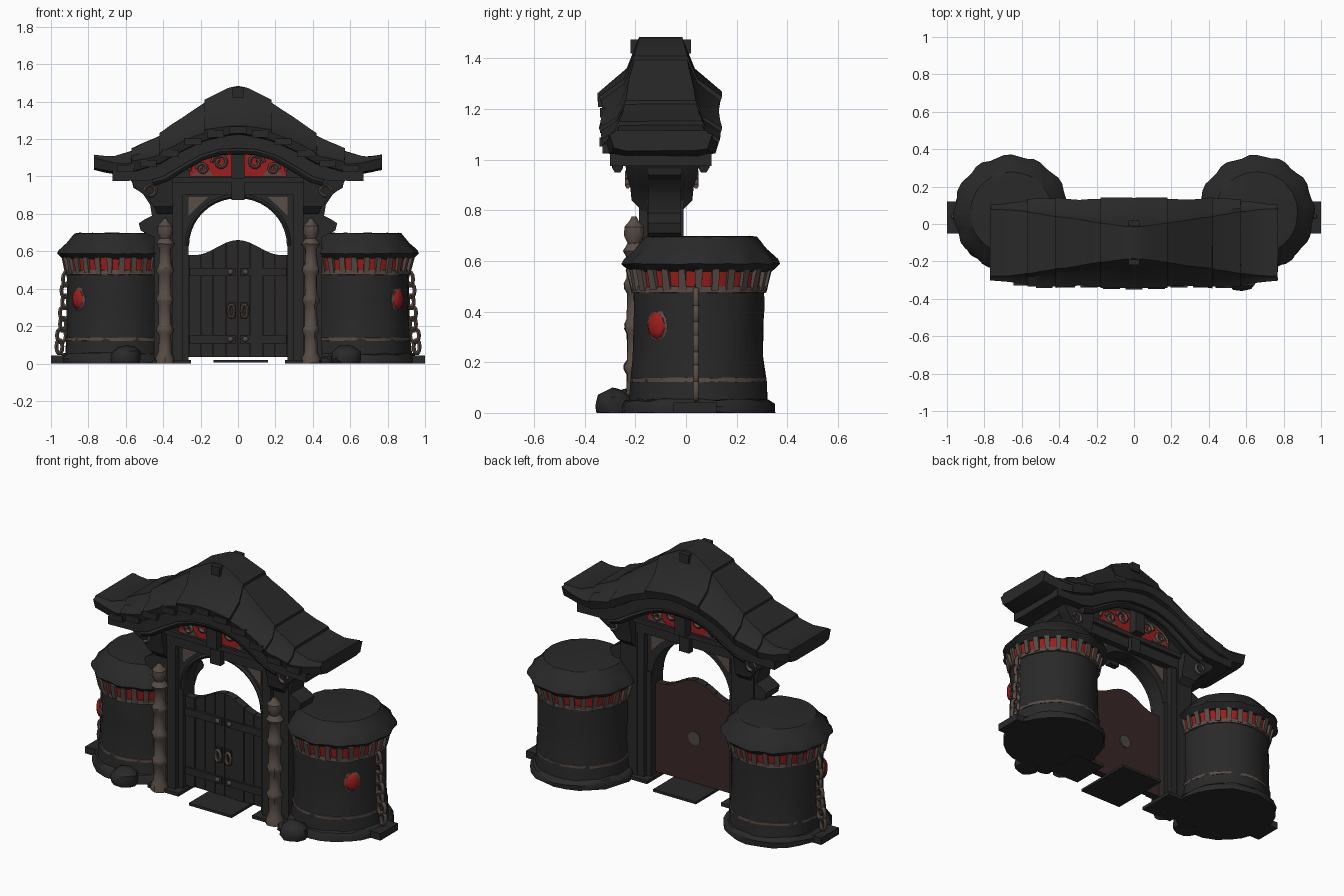
import bpy, bmesh, random
from math import sin, cos, pi
from mathutils import Matrix, Vector

random.seed(4)
if "Cube" in bpy.data.objects:
    bpy.data.objects.remove(bpy.data.objects["Cube"])


def material(name, *rgb):
    m = bpy.data.materials.new(name)
    m.use_nodes = True
    m.diffuse_color = (*rgb, 1)
    bsdf = next(n for n in m.node_tree.nodes if n.type == 'BSDF_PRINCIPLED')
    bsdf.inputs["Base Color"].default_value = (*rgb, 1)
    bsdf.inputs["Roughness"].default_value = 0.9
    return m


DARK = material("charcoal stone", 0.022, 0.022, 0.022)
BROWN = material("weathered brown", 0.10, 0.075, 0.062)
RED = material("crimson", 0.32, 0.014, 0.013)
MAROON = material("dark maroon", 0.042, 0.02, 0.02)
GREY = material("iron grey", 0.07, 0.068, 0.065)
CY = -0.1  # depth of the gate's centre plane


def finish(name, bm, mat, jitter=0, angle=35):
    bmesh.ops.remove_doubles(bm, verts=bm.verts, dist=0.0001)
    for v in bm.verts:
        v.co += Vector([random.uniform(-jitter, jitter) for _ in range(3)])
        v.co.z = max(v.co.z, 0)
    bmesh.ops.recalc_face_normals(bm, faces=bm.faces)
    me = bpy.data.meshes.new(name)
    bm.to_mesh(me)
    bm.free()
    me.materials.append(mat)
    ob = bpy.data.objects.new(name, me)
    bpy.context.collection.objects.link(ob)
    bpy.ops.object.select_all(action='DESELECT')
    ob.select_set(True)
    bpy.context.view_layer.objects.active = ob
    bpy.ops.object.shade_smooth_by_angle(angle=angle * pi / 180)


def loft(name, rings, mat, closed=False, jitter=0, angle=35):
    """Skin between rings of points; the ends are capped unless closed."""
    bm = bmesh.new()
    rows = [[bm.verts.new(p) for p in ring] for ring in rings]
    n = len(rows[0])
    pairs = list(zip(rows, rows[1:])) + ([(rows[-1], rows[0])] if closed else [])
    for a, b in pairs:
        for i in range(n):
            bm.faces.new((a[i], a[(i + 1) % n], b[(i + 1) % n], b[i]))
    if not closed:
        bm.faces.new(rows[0])
        bm.faces.new(rows[-1])
    finish(name, bm, mat, jitter, angle)


def prism(name, pts, y0, y1, mat, s=1):
    loft(name, [[(s * x, y, z) for x, z in pts] for y in (y0, y1)], mat)


def box(name, x0, x1, y0, y1, z0, z1, mat, s=1):
    prism(name, [(x0, z0), (x1, z0), (x1, z1), (x0, z1)], y0, y1, mat, s)


def lathe(name, profile, cx, cy, mat, n=32, jitter=0, flute=0):
    def radius(r, k, j):  # fluting fades out towards the top
        return r + flute * (-1) ** (k // 2) * (0 < j < 4)
    loft(name, [[(cx + radius(r, k, j) * cos(2 * pi * k / n),
                  cy + radius(r, k, j) * sin(2 * pi * k / n), z) for k in range(n)]
                for j, (r, z) in enumerate(profile)], mat, jitter=jitter)


def ball(name, c, size, mat, jitter=0, turn=0):
    bm = bmesh.new()
    bmesh.ops.create_icosphere(bm, subdivisions=2, radius=1, matrix=Matrix.Translation(c)
                               @ Matrix.Rotation(turn, 4, 'Z') @ Matrix.Diagonal((*size, 1)))
    finish(name, bm, mat, jitter)


def tube(name, pts, r, mat, closed=False, n=6):
    """Tube along a path that lies in an upright plane facing the front."""
    rings = []
    for i, p in enumerate(pts):
        a = pts[i - 1] if i or closed else p
        b = pts[(i + 1) % len(pts)] if i < len(pts) - 1 or closed else p
        t = (Vector(b) - Vector(a)).normalized()
        u = Vector((0, 1, 0))
        w = t.cross(u)
        rings.append([Vector(p) + r * (cos(2 * pi * k / n) * u + sin(2 * pi * k / n) * w)
                      for k in range(n)])
    loft(name, rings, mat, closed, angle=60)


def lerp(table, x):
    for (a, *p), (b, *q) in zip(table, table[1:]):
        if x <= b + 1e-6:
            return [u + (v - u) * (x - a) / (b - a) for u, v in zip(p, q)]
    return table[-1][1:]


# Main roof: x, ridge height, ridge half width, eave height, eave half width
ROOF = [(0, 1.485, .085, 1.27, .24), (.05, 1.47, .088, 1.265, .24), (.18, 1.395, .105, 1.235, .235),
        (.30, 1.305, .125, 1.18, .225), (.42, 1.215, .14, 1.11, .235), (.57, 1.135, .165, 1.065, .225),
        (.68, 1.095, .178, 1.065, .205), (.77, 1.10, .18, 1.085, .195)]


def roof_ring(x, lift):
    rz, rw, ez, ew = lerp(ROOF, abs(x))
    half = [(rw, rz + lift), (rw + (ew - rw) * .32, ez + (rz - ez) * .42 + lift),
            (ew + lift / 2, ez + lift), (ew - .01, ez - .04), (ew - .06, ez - .05)]
    return [(x, CY - w, z) for w, z in half] + [(x, CY + w, z) for w, z in reversed(half)]


loft("roof_crown", [roof_ring(x, .015 * abs(x) / .18) for x in (-.18, -.11, -.05, 0, .05, .11, .18)], DARK)
for s in (1, -1):
    for a, b in ((.17, .42), (.41, .57), (.56, .77)):
        xs = [a + (b - a) * i / 4 for i in range(5)]
        loft("roof_course", [roof_ring(s * x, .016 * i / 4) for i, x in enumerate(xs)], DARK, jitter=.002)
for i in range(-5, 6):  # tile ends along the front eave
    x = i * .12
    _, _, ez, ew = lerp(ROOF, abs(x))
    box("eave_tile", x - .045, x + .045, CY - ew - .01, CY - ew + .015, ez - .04, ez - .004, DARK)
for y in (CY - .09, CY + .09):
    box("ridge_cap", -.03, .03, y - .03, y + .03, 1.42, 1.475, DARK)

# Curved eave board beneath the roof
UNDER = [(0, 1.15), (.1, 1.145), (.2, 1.115), (.3, 1.06), (.4, 1.0), (.47, .98), (.67, .975)]
low = [(-x, z) for x, z in UNDER[:0:-1]] + UNDER
top = [(x, lerp(ROOF, abs(x))[2] - .04) for x, _ in reversed(low)]
prism("eave_board", low + top, CY - .2, CY + .2, DARK)
rib = [(x * .97, z - .012) for x, z in low if abs(x) < .5]
for y in (CY - .17, CY + .17):
    tube("eave_rib", [(x, y, z) for x, z in rib], .022, DARK)

# Gable with red panels and scrollwork on both faces
box("gable_wall", -.4, .4, CY - .09, CY + .09, .9, 1.1, DARK)
arch = [(.26 * cos(pi * k / 12), 1.03 + .11 * sin(pi * k / 12)) for k in range(13)]
prism("gable_core", [(.26, .98)] + arch + [(-.26, .98)], CY - .095, CY + .095, DARK)
for f in (-1, 1):
    y = CY + f * .1
    prism("gable_panel", [(.26, 1.0)] + arch + [(-.26, 1.0)], y - .004, y + .004, RED)
    tube("gable_trim", [(x, y, z) for x, z in arch], .01, BROWN)
    for s in (1, -1):
        for cx, cz, r in ((.095, 1.075, .045), (.19, 1.04, .032)):
            tube("gable_scroll", [(s * (cx + r * (1 - t / 18) * cos(t * .6)), y + f * .008,
                                   cz + r * (1 - t / 18) * sin(t * .6)) for t in range(14)], .011, BROWN)
        prism("gable_leaf", [(.13, 1.005), (.25, 1.005), (.23, 1.02), (.16, 1.035)], y - .008, y + .008, BROWN, s)
    box("gable_bracket", -.035, .035, min(y, y + f * .06), max(y, y + f * .06), .99, 1.15, DARK)
    box("lintel_trim", -.36, .36, y - .012, y + .012, .965, .995, DARK)
    box("keystone", -.035, .035, y - .02, y + .02, .875, .965, DARK)
box("lintel", -.37, .37, CY - .085, CY + .085, .905, .98, DARK)

# Arched opening with corner inlays
opening = [(.265 * cos(pi * k / 20), .625 + .265 * sin(pi * k / 20)) for k in range(21)]
prism("arch_surround", [(.31, .6), (.31, .93), (-.31, .93), (-.31, .6), (-.265, .6)] + opening[::-1]
      + [(.265, .6)], CY - .05, CY + .05, DARK)
tube("arch_moulding", [(x * 1.03, CY - .05, z + .005) for x, z in opening], .013, DARK)
for s in (1, -1):
    for y in (CY - .052, CY + .052):
        prism("corner_inlay", [(.265, .89), (.265, .79), (.21, .845), (.16, .89)], y - .004, y + .004, BROWN, s)

# Door jambs, side pillars, corbels, bamboo posts
for s in (1, -1):
    box("inner_jamb", .265, .3, CY - .055, CY + .06, 0, .66, DARK, s)
    box("outer_jamb", .295, .35, CY - .085, CY + .085, 0, .93, DARK, s)
    box("side_pillar", .34, .45, CY - .055, CY + .09, 0, .98, DARK, s)
    box("pillar_foot", .25, .46, CY - .12, CY + .12, 0, .02, DARK, s)
    prism("side_corbel", [(.34, .99), (.57, .99), (.56, .94), (.51, .91), (.47, .85), (.46, .79), (.5, .77),
                          (.53, .75), (.52, .71), (.46, .68), (.34, .68)], CY - .05, CY + .08, DARK, s)
    # Upper corbel narrows in depth as it drops
    loft("upper_corbel", [[(s * x, CY + .005 + v * d, z) for x, v in ((.35, -1), (w, -1), (w, 1), (.35, 1))]
                          for z, w, d in ((.8, .43, .08), (.84, .45, .12), (.89, .49, .125),
                                          (.94, .55, .14), (.99, .58, .145))], DARK)
    for y in (CY - .13, CY + .14):
        tube("corbel_scroll", [(s * (.47 + .03 * cos(t * .7)), y, .925 + .03 * sin(t * .7))
                               for t in range(8)], .01, BROWN)
    post = [(.05, 0), (.05, .03), (.036, .06)]
    for z in (.18, .34, .5):
        post += [(.034, z - .03), (.045, z - .01), (.045, z + .01), (.034, z + .03)]
    post += [(.032, .61), (.05, .64), (.03, .67)]
    lathe("bamboo_post", post, s * .39, -.2, BROWN, 12, .002)
    lathe("post_finial", [(.022, .66), (.042, .7), (.04, .735), (.018, .76), (.01, .775)],
          s * .39, -.205, BROWN, 10)


# Plank door with a humped top
def door_top(x):
    return .62 + .04 * cos(pi * min(abs(x) / .23, 1))


def door_outline(x0, x1, n):
    return [(x0, .035), (x1, .035)] + [(x, door_top(x)) for x in (x1 + (x0 - x1) * i / n for i in range(n + 1))]


for i in range(8):
    a = -.264 + i * .066
    shift = random.uniform(-.004, .004)
    prism("door_plank", door_outline(a + .002, a + .064, 3), CY - .03 + shift, CY + .01, DARK)
prism("door_back", door_outline(-.264, .264, 20), CY + .008, CY + .016, MAROON)
disc = [(.04 * cos(pi * k / 7), .31 + .04 * sin(pi * k / 7)) for k in range(14)]
prism("back_disc", disc, CY + .014, CY + .022, GREY)
for s in (1, -1):
    for z in (.13, .49):
        box("door_rail", .012, .26, CY - .042, CY - .025, z - .022, z + .022, DARK, s)
        ball("door_stud", (s * .04, CY - .042, z), (.016, .012, .016), GREY)
    box("handle_plate", .012, .05, CY - .042, CY - .03, .24, .33, DARK, s)
    tube("door_handle", [(s * .035 + .016 * cos(t * pi / 5), CY - .046, .28 + .035 * sin(t * pi / 5))
                         for t in range(10)], .009, BROWN, True)
box("threshold_slab", -.13, .16, -.29, .09, .005, .02, DARK)

# Round side towers
for s in (1, -1):
    cx, cy = s * .655, .05
    lathe("tower_base", [(.3, 0), (.3, .03), (.285, .05), (.26, .055)], cx, cy, DARK, 24, .007)
    lathe("tower_body", [(.272, .05), (.266, .12), (.258, .22), (.256, .33), (.257, .42), (.258, .5)],
          cx, cy, DARK, 28, .005)
    for z, r, h in ((.13, .268, .008), (.487, .266, .012)):
        lathe("tower_band", [(r - .02, z - h - .002), (r, z - h), (r, z + h), (r - .02, z + h + .002)],
              cx, cy, BROWN, 32, .002)
    lathe("red_frieze", [(.258, .49), (.272, .57)], cx, cy, RED, 32)
    bm = bmesh.new()
    for k in range(26):  # wedges, wider at the foot
        m = (Matrix.Translation((cx, cy, .527)) @ Matrix.Rotation(2 * pi * k / 26, 4, 'Z')
             @ Matrix.Translation((.268, 0, 0)) @ Matrix.Rotation(.22, 4, 'Y')
             @ Matrix.Diagonal((.022, .03, .085, 1)))
        bmesh.ops.create_cube(bm, size=1, matrix=m)
    finish("frieze_teeth", bm, BROWN, .003)
    lathe("tower_roof", [(.24, .556), (.275, .558), (.308, .588), (.3, .607), (.262, .645), (.235, .678),
                         (.22, .695), (.2, .698)], cx, cy + .008, DARK, 48, .002, .005)
    # Gem set almost flush in a dull rim
    out = Vector((s * .77, -.64, 0)).normalized()
    g = Vector((cx, cy, .345)) + out * .254
    turn = out.to_2d().angle_signed(Vector((1, 0)))
    ball("gem_setting", g, (.014, .052, .062), BROWN, .003, turn)
    ball("gem", g + out * .006, (.019, .043, .054), RED, 0, turn)
    # Hanging chain and its foot stone
    for i in range(7):
        z = .45 - i * .06
        x = s * (.92 + .035 * (i / 6) ** 2)
        w = .024 if i % 2 else .016
        tube("chain_link", [(x + w * cos(t * pi / 5), .04, z + .038 * sin(t * pi / 5)) for t in range(10)],
             .012, BROWN, True)
    box("chain_stone", .9, 1.0, -.05, .12, 0, .042, DARK, s)

# Boulders at the feet of the towers
for x, y, r, h in ((.58, -.285, .085, .1), (.49, -.24, .05, .04), (-.6, -.24, .085, .1)):
    ball("boulder", (x, y, h * .3), (r, r * .9, h * .7), DARK, .006)
